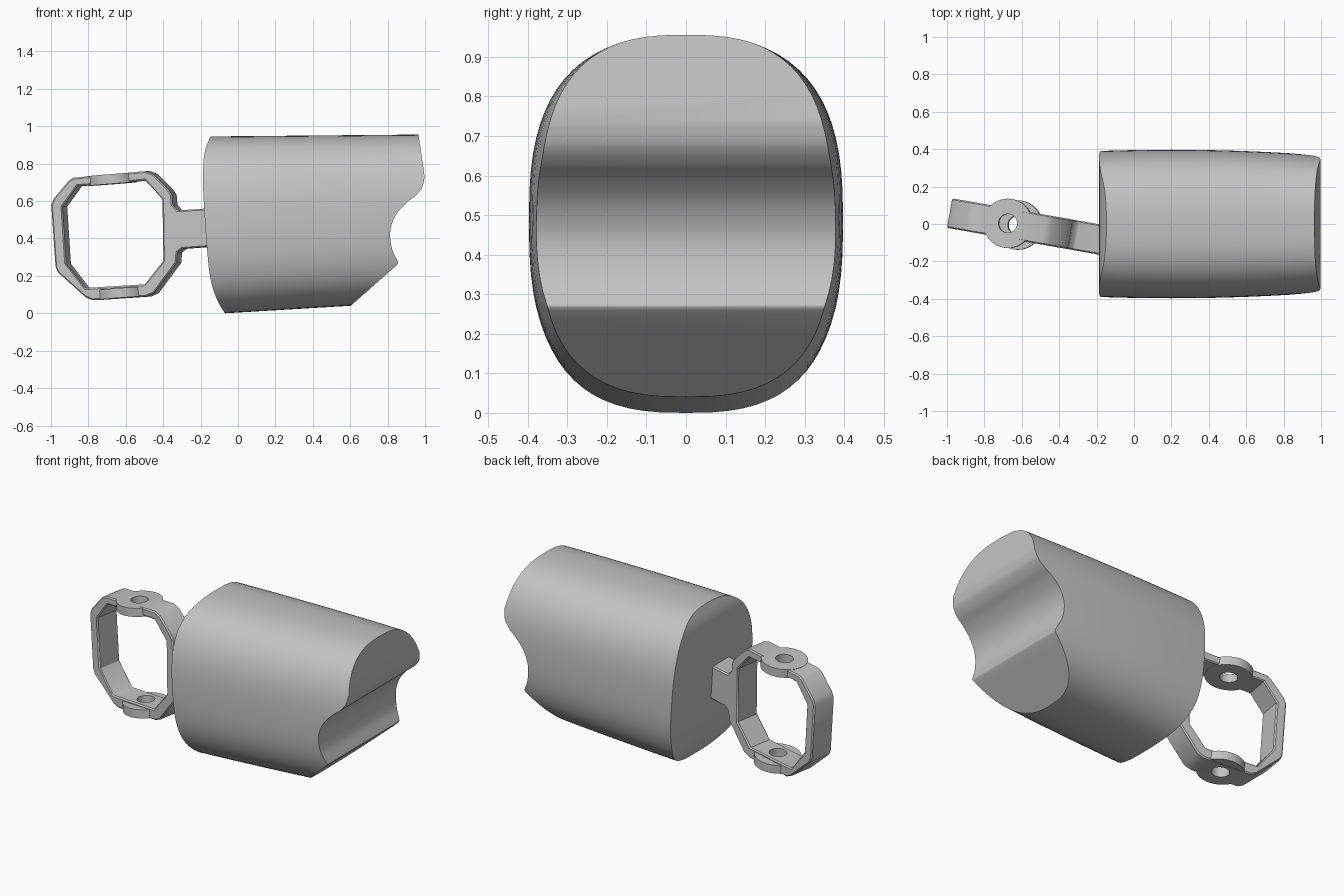
import bpy, bmesh, math
from mathutils import Matrix, Vector

if "Cube" in bpy.data.objects:
    bpy.data.objects.remove(bpy.data.objects["Cube"], do_unlink=True)

grey = bpy.data.materials.new("plain grey")
grey.use_nodes = True
GREY = (0.55, 0.55, 0.55, 1)
grey.diffuse_color = GREY
grey.node_tree.nodes["Principled BSDF"].inputs["Base Color"].default_value = GREY


def finish(name, bm):
    bmesh.ops.recalc_face_normals(bm, faces=bm.faces)
    mesh = bpy.data.meshes.new(name)
    bm.to_mesh(mesh)
    bm.free()
    mesh.materials.append(grey)
    obj = bpy.data.objects.new(name, mesh)
    bpy.context.collection.objects.link(obj)
    return obj


def smooth(points, steps=5):
    """Catmull-Rom curve through the points."""
    p = [Vector(q) for q in points]
    p = [2 * p[0] - p[1]] + p + [2 * p[-1] - p[-2]]
    out = []
    for a, b, c, d in zip(p, p[1:], p[2:], p[3:]):
        for i in range(steps):
            t = i / steps
            out.append(0.5 * (2 * b + (c - a) * t + (2 * a - 5 * b + 4 * c - d) * t**2
                              + (3 * b - a - 3 * c + d) * t**3))
    return out + [p[-2]]


def prism(name, outline, half):
    """Extrude an x-z outline along y."""
    bm = bmesh.new()
    rings = [[bm.verts.new((x, y, z)) for x, z in outline] for y in (-half, half)]
    bm.faces.new(rings[0])
    bm.faces.new(rings[1])
    n = len(outline)
    for i in range(n):
        j = (i + 1) % n
        bm.faces.new((rings[0][i], rings[0][j], rings[1][j], rings[1][i]))
    return finish(name, bm)


def cylinder(name, radius, depth, matrix):
    bm = bmesh.new()
    bmesh.ops.create_cone(bm, cap_ends=True, segments=40, radius1=radius,
                          radius2=radius, depth=depth, matrix=matrix)
    return finish(name, bm)


def apply_modifier(obj, kind, **settings):
    mod = obj.modifiers.new(kind, kind)
    for key, value in settings.items():
        setattr(mod, key, value)
    bpy.context.view_layer.objects.active = obj
    bpy.ops.object.modifier_apply(modifier=mod.name)


def combine(obj, tool, operation):
    apply_modifier(obj, "BOOLEAN", object=tool, operation=operation, solver="EXACT")
    bpy.data.objects.remove(tool, do_unlink=True)


def shade(obj, angle):
    bpy.ops.object.select_all(action="DESELECT")
    obj.select_set(True)
    bpy.context.view_layer.objects.active = obj
    bpy.ops.object.shade_smooth_by_angle(angle=math.radians(angle))


# Body: rounded barrel lofted along x
bm = bmesh.new()
sections, sides, power = 14, 72, 2 / 2.7
loops = []
for i in range(sections + 1):
    x = -0.3 + 1.4 * i / sections
    width = 0.397 - 0.03 * ((x - 0.2) / 0.8) ** 2
    low, high = 0.06 * (x + 0.07), 0.947 + 0.009 * x
    loop = []
    for k in range(sides):
        c, s = (f(math.tau * k / sides) for f in (math.cos, math.sin))
        y = width * math.copysign(abs(c) ** power, c)
        z = (low + high) / 2 + (high - low) / 2 * math.copysign(abs(s) ** power, s)
        loop.append(bm.verts.new((x, y, z)))
    loops.append(loop)
for a, b in zip(loops, loops[1:]):
    for k in range(sides):
        j = (k + 1) % sides
        bm.faces.new((a[k], a[j], b[j], b[k]))
bm.faces.new(loops[0])
bm.faces.new(loops[-1])
body = finish("body", bm)

# Side profile that trims the curved back end and the grooved front end
back_end = smooth([(-0.04, -0.05), (-0.07, 0), (-0.115, 0.08), (-0.15, 0.2), (-0.17, 0.4),
                   (-0.183, 0.6), (-0.187, 0.72), (-0.18, 0.85), (-0.15, 0.94), (-0.12, 1)])
groove = smooth([(0.998, 0.73), (0.985, 0.675), (0.95, 0.63), (0.9, 0.59), (0.85, 0.535),
                 (0.82, 0.47), (0.813, 0.41), (0.825, 0.34), (0.85, 0.285), (0.855, 0.268),
                 (0.84, 0.25)])
profile = back_end + [(0.958, 1), (0.965, 0.955)] + groove + [(0.5, -0.05)]
combine(body, prism("trim", profile, 0.6), "INTERSECT")
shade(body, 30)

# Ring with its tab, drawn flat and then turned into place
PIVOT = -0.655


def local(points):
    return [((x + 0.014 - PIVOT) * 1.015, z) for x, z in points]


outer = local([(-1, 0.58), (-0.985, 0.615), (-0.905, 0.71), (-0.88, 0.725), (-0.495, 0.76),
               (-0.455, 0.745), (-0.375, 0.665), (-0.355, 0.635), (-0.35, 0.58),
               (-0.325, 0.55), (-0.1, 0.565), (-0.1, 0.36), (-0.3, 0.345), (-0.325, 0.325),
               (-0.33, 0.27), (-0.45, 0.108), (-0.49, 0.09), (-0.78, 0.07), (-0.815, 0.085),
               (-0.965, 0.22), (-0.977, 0.25)])
inner = local([(-0.94, 0.57), (-0.86, 0.68), (-0.495, 0.71), (-0.405, 0.61), (-0.4, 0.28),
               (-0.5, 0.155), (-0.82, 0.135), (-0.92, 0.265)])
ring = prism("ring", outer, 0.08)
combine(ring, prism("ring_opening", inner, 0.2), "DIFFERENCE")
apply_modifier(ring, "BEVEL", width=0.007, segments=1, limit_method="ANGLE",
               angle_limit=math.radians(50))

# Round bosses on the top and bottom bars, drilled through
tilt = Matrix.Rotation(math.radians(-4.5), 4, "Y")
for x, z in ((-0.018, 0.717), (0.034, 0.108)):
    place = Matrix.Translation((x, 0, z)) @ tilt
    combine(ring, cylinder("boss", 0.132, 0.052, place), "UNION")
    combine(ring, cylinder("hole", 0.05, 0.2, place), "DIFFERENCE")
ring.data.transform(Matrix.Translation((PIVOT, 0, 0))
                    @ Matrix.Rotation(math.radians(-10), 4, "Z"))
shade(ring, 32)
